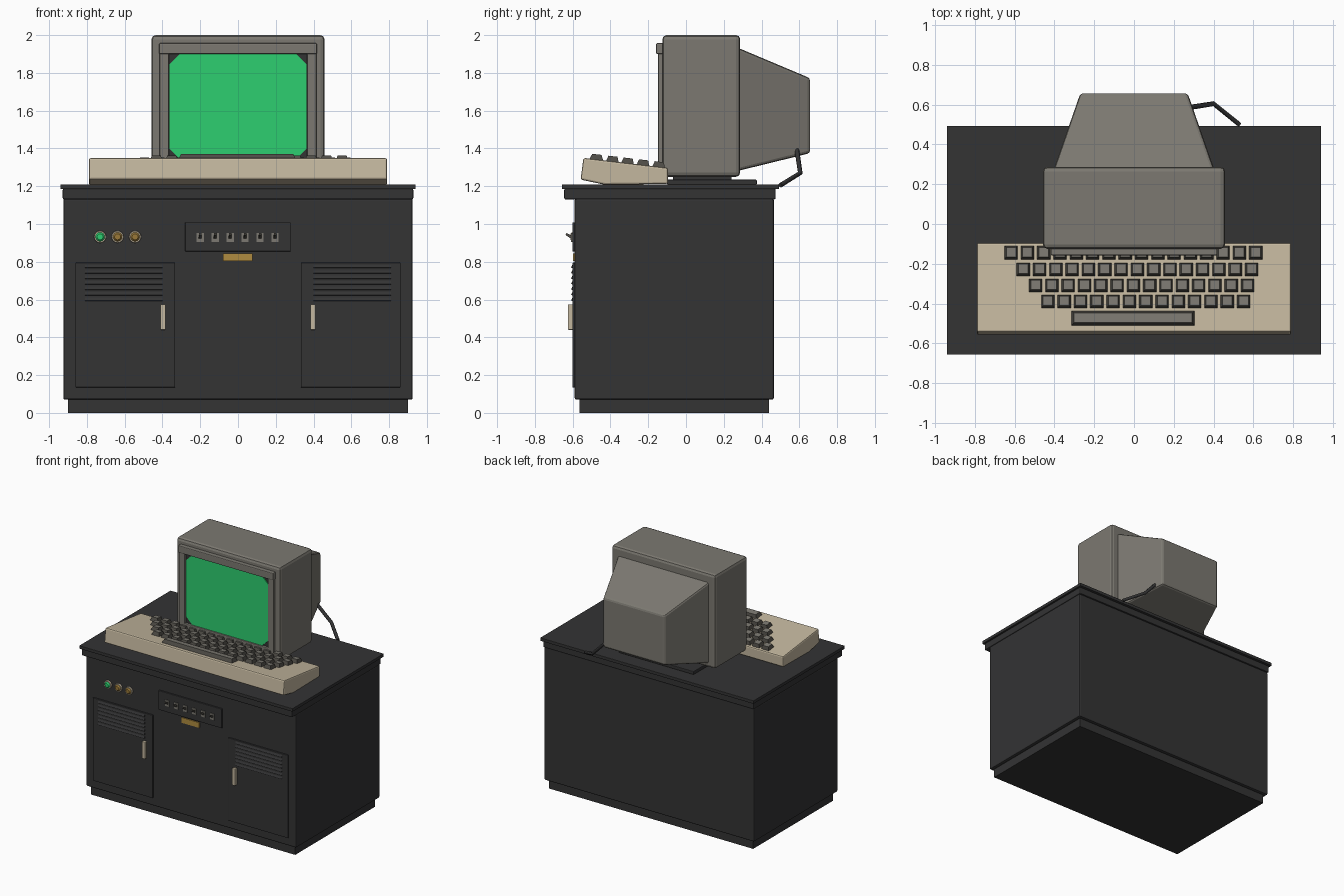
import bpy, bmesh, math
from mathutils import Vector, Matrix

if "Cube" in bpy.data.objects:
    bpy.data.objects.remove(bpy.data.objects["Cube"])


def mat(name, r, g, b):
    m = bpy.data.materials.new(name)
    m.diffuse_color = (r, g, b, 1)
    m.use_nodes = True
    m.node_tree.nodes["Principled BSDF"].inputs["Base Color"].default_value = m.diffuse_color
    return m


BLACK = mat("charcoal", 0.033, 0.033, 0.034)
GREY = mat("warm grey", 0.20, 0.19, 0.165)
SKIRT = mat("dark grey", 0.075, 0.07, 0.06)
BEIGE = mat("beige", 0.55, 0.475, 0.345)
GREEN = mat("screen green", 0.027, 0.62, 0.16)
AMBER = mat("amber", 0.32, 0.19, 0.04)
BRASS = mat("brass", 0.43, 0.26, 0.05)


def finish(name, bm, mats, bevel=0.0, segments=2):
    bmesh.ops.recalc_face_normals(bm, faces=bm.faces[:])
    me = bpy.data.meshes.new(name)
    bm.to_mesh(me)
    bm.free()
    for m in mats:
        me.materials.append(m)
    ob = bpy.data.objects.new(name, me)
    bpy.context.collection.objects.link(ob)
    if bevel:
        mod = ob.modifiers.new("Bevel", 'BEVEL')
        mod.width, mod.segments = bevel, segments
    return ob


def frustum(bm, lo, hi, matrix=Matrix()):
    """Solid between two rings of points; returns the end cap on the hi ring."""
    a = [bm.verts.new(matrix @ Vector(p)) for p in lo]
    b = [bm.verts.new(matrix @ Vector(p)) for p in hi]
    n = len(a)
    bm.faces.new(a)
    for i in range(n):
        bm.faces.new((a[i], a[(i + 1) % n], b[(i + 1) % n], b[i]))
    return bm.faces.new(b)


def rect(w, d, z):
    return [(-w / 2, -d / 2, z), (w / 2, -d / 2, z), (w / 2, d / 2, z), (-w / 2, d / 2, z)]


def add_box(bm, x, y, z):
    frustum(bm, [(x[i], y[j], z[0]) for i, j in ((0, 0), (1, 0), (1, 1), (0, 1))],
            [(x[i], y[j], z[1]) for i, j in ((0, 0), (1, 0), (1, 1), (0, 1))])


def box(name, x, y, z, m, bevel=0.0):
    bm = bmesh.new()
    add_box(bm, x, y, z)
    return finish(name, bm, [m], bevel)


def disc(name, x, z, y0, y1, r0, r1, m):
    bm = bmesh.new()
    ring = [(math.cos(i * math.pi / 8), math.sin(i * math.pi / 8)) for i in range(16)]
    frustum(bm, [(x + r0 * c, y0, z + r0 * s) for c, s in ring],
            [(x + r1 * c, y1, z + r1 * s) for c, s in ring])
    return finish(name, bm, [m])


# Cabinet and counter
box("plinth", (-0.9, 0.9), (-0.565, 0.44), (0, 0.08), BLACK)
box("cabinet", (-0.925, 0.925), (-0.59, 0.465), (0.07, 1.135), BLACK, 0.01)
box("counter_lower", (-0.928, 0.928), (-0.645, 0.475), (1.13, 1.187), BLACK, 0.008)
box("counter_top", (-0.94, 0.94), (-0.657, 0.493), (1.185, 1.21), BLACK, 0.003)

# Doors with louvres and handles
for side, s in (("left", -1), ("right", 1)):
    box(side + "_door", sorted((s * 0.86, s * 0.333)), (-0.601, -0.58), (0.135, 0.795), BLACK, 0.003)
    bm = bmesh.new()
    for i in range(7):
        z = 0.602 + i * 0.029
        x = sorted((s * 0.81, s * 0.40))
        lo = [(x[0], -0.60, z - 0.009), (x[0], -0.609, z - 0.007), (x[0], -0.60, z + 0.01)]
        frustum(bm, lo, [(x[1], p[1], p[2]) for p in lo])
    finish(side + "_louvres", bm, [BLACK])
    box(side + "_handle", (s * 0.397 - 0.014, s * 0.397 + 0.014), (-0.625, -0.598),
        (0.44, 0.575), BEIGE, 0.004)

# Indicator lamps
for i, m in enumerate((GREEN, AMBER, AMBER)):
    x = -0.73 + i * 0.0925
    disc("lamp_ring_%d" % i, x, 0.932, -0.585, -0.602, 0.033, 0.031, BEIGE)
    disc("lamp_%d" % i, x, 0.932, -0.60, -0.612, 0.026, 0.016, m)

# Switch panel with toggles and name plate
box("switch_panel", (-0.28, 0.278), (-0.602, -0.58), (0.855, 1.008), BLACK, 0.003)
for i in range(6):
    x = -0.2 + i * 0.0793
    box("switch_plate_%d" % i, (x - 0.019, x + 0.019), (-0.609, -0.598), (0.905, 0.953), GREY)
    bm = bmesh.new()
    frustum(bm, rect(0.016, 0.016, 0), rect(0.011, 0.011, 0.034),
            Matrix.Translation((x, -0.606, 0.93)) @ Matrix.Rotation(math.radians(60), 4, 'X'))
    finish("switch_lever_%d" % i, bm, [SKIRT])
box("brass_plate", (-0.08, 0.077), (-0.598, -0.585), (0.803, 0.845), BRASS)

# Keyboard case: side profile extruded across
bm = bmesh.new()
side = [(-0.558, 1.235), (-0.543, 1.35), (-0.095, 1.297), (-0.095, 1.212), (-0.43, 1.208)]
frustum(bm, [(-0.79, y, z) for y, z in side], [(0.79, y, z) for y, z in side])
finish("keyboard_case", bm, [BEIGE], 0.01)

# Keycaps: tapered, with a darker skirt
TILT = math.atan2(-0.053, 0.448)


def key(bm, x, y, w, d, h, taper):
    z = 1.35 - (y + 0.543) * 0.1183 - 0.003
    m = Matrix.Translation((x, y, z)) @ Matrix.Rotation(TILT, 4, 'X')
    top = frustum(bm, rect(w, d, 0), rect(w - taper, d - taper, h), m)
    for f in bm.faces:
        if f.material_index == 0 and f is not top:
            f.material_index = 1
    top.material_index = 2


bm = bmesh.new()
for y, x0, count in ((-0.145, -0.618, 16), (-0.228, -0.557, 15), (-0.31, -0.495, 14), (-0.39, -0.433, 13)):
    for i in range(count):
        key(bm, x0 + i * 0.082, y, 0.068, 0.068, 0.03, 0.02)
key(bm, -0.005, -0.475, 0.62, 0.075, 0.03, 0.026)
finish("keys", bm, [SKIRT, SKIRT, GREY])

# Monitor stand, housing and tapered tube cover
box("stand_base", (-0.33, 0.33), (-0.10, 0.375), (1.208, 1.235), BLACK, 0.005)
box("stand_neck", (-0.26, 0.26), (-0.07, 0.24), (1.23, 1.262), BLACK)
box("monitor_housing", (-0.458, 0.458), (-0.125, 0.287), (1.25, 2.0), GREY, 0.022)
bm = bmesh.new()


def section(w, y, z0, z1):
    return [(-w, y, z0), (w, y, z0), (w, y, z1), (-w, y, z1)]


frustum(bm, section(0.405, 0.27, 1.28, 1.935), section(0.27, 0.657, 1.375, 1.772))
finish("tube_cover", bm, [GREY], 0.015)

# Screen with clipped corners inside a raised frame
box("screen_surround", (-0.40, 0.40), (-0.130, -0.115), (1.30, 1.93), BLACK)
bm = bmesh.new()
w, z0, z1, c = 0.363, 1.345, 1.9, 0.055
outline = [(-w + c, z0), (w - c, z0), (w, z0 + c), (w, z1 - c),
           (w - c, z1), (-w + c, z1), (-w, z1 - c), (-w, z0 + c)]
frustum(bm, [(x, -0.125, z) for x, z in outline], [(x, -0.137, z) for x, z in outline])
finish("screen", bm, [GREEN])
for name, s in (("left", -1), ("right", 1)):
    box(name + "_screen_post", sorted((s * 0.415, s * 0.366)), (-0.148, -0.115), (1.30, 1.91), GREY, 0.005)
box("top_screen_bar", (-0.418, 0.418), (-0.158, -0.115), (1.90, 1.957), GREY, 0.006)
box("bottom_screen_bar", (-0.415, 0.415), (-0.148, -0.115), (1.29, 1.345), GREY, 0.005)

# Rear cable
cu = bpy.data.curves.new("cable", 'CURVE')
cu.dimensions = '3D'
cu.bevel_depth, cu.bevel_resolution, cu.use_fill_caps = 0.013, 1, True
sp = cu.splines.new('POLY')
path = [(0.24, 0.58, 1.44), (0.40, 0.605, 1.27), (0.53, 0.50, 1.205)]
sp.points.add(len(path) - 1)
for p, co in zip(sp.points, path):
    p.co = (*co, 1)
cu.materials.append(BLACK)
bpy.context.collection.objects.link(bpy.data.objects.new("cable", cu))
